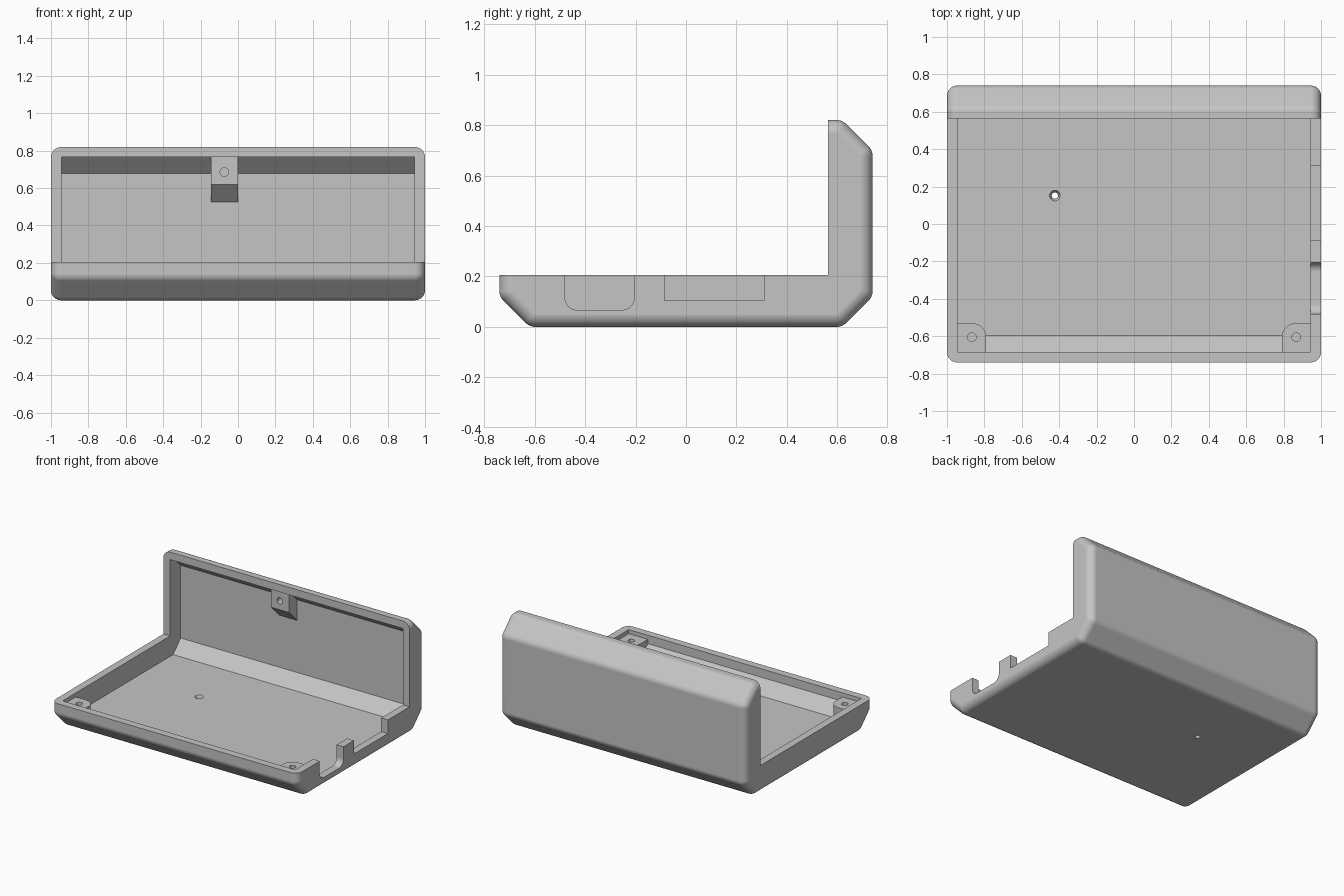
import bpy, bmesh, math
from mathutils import Vector

if "Cube" in bpy.data.objects:
    bpy.data.objects.remove(bpy.data.objects["Cube"])

R = 0.055                     # wall thickness and outer rounding radius
X, Y, ZB, ZT, C = 0.945, 0.685, 0.055, 0.765, 0.088   # inner cavity and its chamfer

grey = bpy.data.materials.new("grey_plastic")
grey.diffuse_color = (0.56, 0.56, 0.56, 1)
grey.use_nodes = True
grey.node_tree.nodes["Principled BSDF"].inputs["Base Color"].default_value = grey.diffuse_color


def make(name, bm):
    bmesh.ops.recalc_face_normals(bm, faces=bm.faces)
    me = bpy.data.meshes.new(name)
    bm.to_mesh(me)
    bm.free()
    me.materials.append(grey)
    ob = bpy.data.objects.new(name, me)
    bpy.context.collection.objects.link(ob)
    return ob


def loft(name, rings):
    """Closed solid through a list of equal rings."""
    bm = bmesh.new()
    rows = [[bm.verts.new(p) for p in ring] for ring in rings]
    n = len(rows[0])
    for a, b in zip(rows, rows[1:]):
        for i in range(n):
            bm.faces.new((a[i], a[(i + 1) % n], b[(i + 1) % n], b[i]))
    bm.faces.new(rows[0])
    bm.faces.new(rows[-1])
    return make(name, bm)


def prism_x(name, pts, lo, hi):
    return loft(name, [[(x, y, z) for y, z in pts] for x in (lo, hi)])


def prism_z(name, pts, lo, hi):
    return loft(name, [[(x, y, z) for x, y in pts] for z in (lo, hi)])


def arc(cx, cy, r, a0, a1, n=8):
    return [(cx + r * math.cos(math.radians(a0 + (a1 - a0) * i / n)),
             cy + r * math.sin(math.radians(a0 + (a1 - a0) * i / n))) for i in range(n + 1)]


def cut(ob, tool):
    """Subtract a tool and discard it."""
    m = ob.modifiers.new("cut", 'BOOLEAN')
    m.operation, m.solver, m.object = 'DIFFERENCE', 'EXACT', tool
    bpy.context.view_layer.objects.active = ob
    bpy.ops.object.modifier_apply(modifier=m.name)
    bpy.data.objects.remove(tool)


def circle(cx, cy, r, n=24):
    return arc(cx, cy, r, 0, 360 * (n - 1) / n, n - 1)


# Chamfered inner profile in (y, z), counter-clockwise from the lower right
inner = [(Y - C, ZB), (Y, ZB + C), (Y, ZT - C), (Y - C, ZT),
         (C - Y, ZT), (-Y, ZT - C), (-Y, ZB + C), (C - Y, ZB)]


def rounded(r):
    return [p for i, (y, z) in enumerate(inner)
            for p in arc(y, z, r, -90 + 45 * i, -45 + 45 * i, 6)]


# Outer shell: the inner profile swollen by R, with rounded ends
rings = []
for side in (-1, 1):
    end = [[(side * (X + R * math.sin(t)), y, z) for y, z in rounded(R * math.cos(t))]
           for t in [math.radians(86 * k / 8) for k in range(9)]]
    rings += end[::-1] if side < 0 else end
case = loft("case_half", rings)
for v in case.data.vertices:          # end caps reach the full length
    if abs(v.co.x) > X + R * 0.99:
        v.co.x = math.copysign(1.0, v.co.x)

# Hollow, leaving the two corner posts and the rear screw tab standing
cavity = prism_x("cavity", inner, -X, X)
for s in (-1, 1):
    post = [(s * 1.1, -0.9), (s * 0.79, -0.9)] + \
           [(s * x, y) for x, y in arc(0.865, -0.605, 0.075, 180, 90)] + [(s * 1.1, -0.53)]
    cut(cavity, prism_z("post", post, -0.2, 0.175))
cut(cavity, prism_x("tab", [(0.59, 0.62), (0.59, 0.95), (0.9, 0.95), (0.9, 0.31)], -0.145, 0.0))
cut(case, cavity)

# Open the upper front
cut(case, prism_x("opening", [(-1, 0.205), (0.563, 0.205), (0.563, 1.2), (-1, 1.2)], -1.5, 1.5))

# Connector notches in the right wall
slot = [(-0.205, 0.3), (-0.48, 0.3)] + arc(-0.43, 0.117, 0.05, 180, 270) + \
       arc(-0.255, 0.117, 0.05, 270, 360)
cut(case, prism_x("round_notch", slot, 0.9, 1.2))
cut(case, prism_x("square_notch", [(-0.085, 0.105), (0.31, 0.105), (0.31, 0.3), (-0.085, 0.3)], 0.9, 1.2))

# Screw holes in posts and tab
for s in (-1, 1):
    cut(case, prism_z("post_hole", circle(s * 0.867, -0.605, 0.023), 0.08, 0.3))
cut(case, loft("tab_hole", [[(x, y, z) for x, z in circle(-0.073, 0.685, 0.023)] for y in (0.5, 0.67)]))

# Countersunk hole through the floor
cut(case, loft("floor_hole", [[(x, y, z) for x, y in circle(-0.423, 0.152, r)]
                              for r, z in ((0.017, -0.1), (0.017, 0.035), (0.029, 0.056), (0.029, 0.1))]))

# Smooth roundings, crisp edges, flat panels
bpy.ops.object.select_all(action='DESELECT')
case.select_set(True)
bpy.context.view_layer.objects.active = case
bpy.ops.object.shade_smooth_by_angle(angle=math.radians(30))
wn = case.modifiers.new("flat_panels", 'WEIGHTED_NORMAL')
wn.keep_sharp = True
wn.weight = 100
